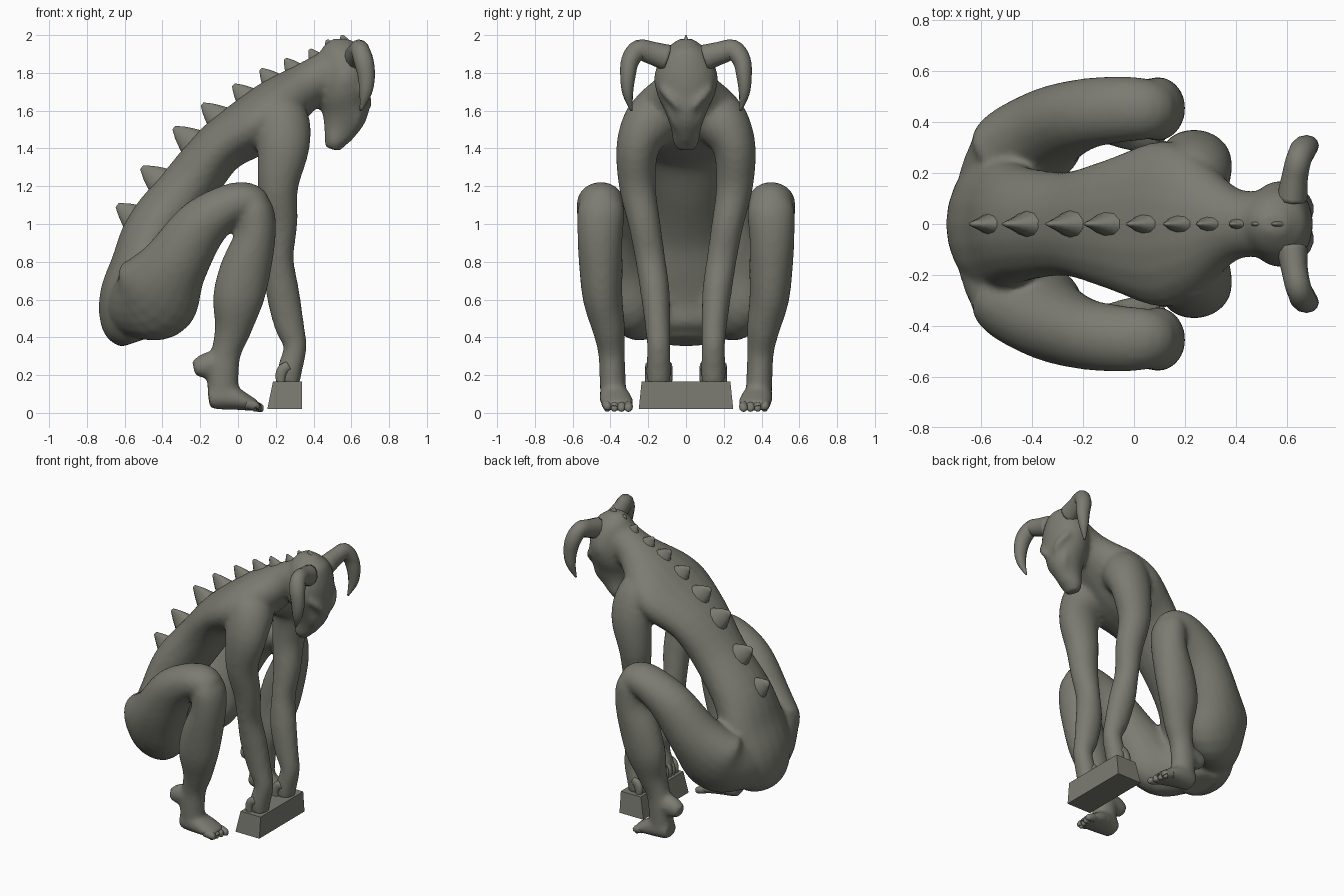
import bpy
import bmesh
import math
from mathutils import Vector

cube = bpy.data.objects.get("Cube")
if cube:
    bpy.data.objects.remove(cube, do_unlink=True)

# One stone colour for everything
stone = bpy.data.materials.new("grey_green_stone")
stone.use_nodes = True
stone_colour = (0.2, 0.2, 0.168, 1)
stone.diffuse_color = stone_colour
shader = stone.node_tree.nodes["Principled BSDF"]
shader.inputs["Base Color"].default_value = stone_colour
shader.inputs["Roughness"].default_value = 0.8

SIDE = Vector((0, 1, 0))
FRONT = Vector((1, 0, 0))


def blend(rows, index, t):
    """Smooth interpolation between two neighbouring cross-sections."""
    last = len(rows) - 1
    p, q, r, s = (rows[min(max(index + k, 0), last)] for k in (-1, 0, 1, 2))
    out = []
    for a, b, c, d in zip(p, q, r, s):
        out.append(b + 0.5 * t * (c - a + t * (2 * a - 5 * b + 4 * c - d
                                               + t * (3 * (b - c) + d - a))))
    return out


def tube(bm, rows, ref=SIDE, sides=20, steps=4, mirror=1):
    """Loft ellipses; each row is x, y, z, half-width along ref, half-depth."""
    samples = [blend(rows, i, k / steps)
               for i in range(len(rows) - 1) for k in range(steps)]
    samples.append(list(rows[-1]))
    centres = [Vector((s[0], s[1] * mirror, s[2])) for s in samples]
    rings = []
    for i, (centre, s) in enumerate(zip(centres, samples)):
        before = centres[max(i - 1, 0)]
        after = centres[min(i + 1, len(centres) - 1)]
        tangent = (after - before).normalized()
        across = (ref - tangent * ref.dot(tangent)).normalized()
        depth = tangent.cross(across)
        ring = []
        for k in range(sides):
            angle = math.tau * k / sides
            ring.append(bm.verts.new(centre + across * math.cos(angle) * s[3]
                                     + depth * math.sin(angle) * s[4]))
        rings.append(ring)
    for low, high in zip(rings, rings[1:]):
        for k in range(sides):
            n = (k + 1) % sides
            bm.faces.new((low[k], low[n], high[n], high[k]))
    bm.faces.new(list(reversed(rings[0])))
    bm.faces.new(rings[-1])


def finish(bm, name, smooth=True):
    bmesh.ops.recalc_face_normals(bm, faces=bm.faces[:])
    mesh = bpy.data.meshes.new(name)
    bm.to_mesh(mesh)
    bm.free()
    mesh.materials.append(stone)
    if smooth:
        mesh.shade_smooth()
    obj = bpy.data.objects.new(name, mesh)
    bpy.context.collection.objects.link(obj)
    return obj


def tubes_object(name, paths, ref=SIDE, sides=12):
    """Loft each path on both sides of the body."""
    bm = bmesh.new()
    for rows in paths:
        for mirror in (1, -1):
            tube(bm, rows, ref, sides, mirror=mirror)
    return finish(bm, name)


# Pelvis, back, chest and neck
torso = [
    (-.54, 0, .375, .14, .08), (-.56, 0, .45, .21, .155),
    (-.565, 0, .60, .26, .17), (-.51, 0, .77, .265, .165),
    (-.435, 0, .965, .225, .165), (-.262, 0, 1.195, .205, .152),
    (-.10, 0, 1.40, .255, .142), (.095, 0, 1.53, .325, .162),
    (.23, 0, 1.635, .28, .152), (.39, 0, 1.75, .145, .12),
    (.52, 0, 1.81, .13, .13)]

# Long tapering head, crown to chin
head = [
    (.55, 0, 1.98, .04, .05), (.55, 0, 1.91, .12, .12),
    (.57, 0, 1.79, .168, .13), (.565, 0, 1.69, .155, .135),
    (.565, 0, 1.59, .11, .125), (.54, 0, 1.50, .078, .092),
    (.515, 0, 1.44, .072, .062), (.50, 0, 1.395, .05, .04)]

# Arm, shoulder to hand
arm = [
    (.17, .10, 1.61, .11, .12), (.225, .18, 1.55, .145, .15),
    (.24, .255, 1.41, .115, .14), (.212, .257, 1.20, .098, .108),
    (.225, .22, 1.00, .085, .09), (.22, .19, .82, .08, .075),
    (.235, .165, .65, .078, .088), (.27, .15, .47, .068, .08),
    (.302, .145, .35, .062, .062), (.275, .145, .23, .066, .066),
    (.265, .145, .15, .062, .06)]

# Thigh, hip to knee
thigh = [
    (-.585, .05, .575, .13, .14), (-.525, .18, .575, .16, .19),
    (-.44, .29, .625, .17, .245), (-.335, .375, .785, .16, .18),
    (-.20, .43, .985, .14, .145), (-.05, .45, 1.095, .13, .115),
    (.05, .45, 1.115, .12, .105), (.11, .45, 1.085, .10, .085)]

# Shin, knee to ankle
shin = [
    (.055, .45, 1.15, .10, .06), (.09, .45, 1.07, .125, .10),
    (.09, .455, .93, .12, .11), (.04, .45, .76, .115, .135),
    (0, .44, .60, .105, .135), (-.025, .41, .45, .088, .1),
    (-.06, .395, .33, .072, .08), (-.08, .39, .22, .07, .085),
    (-.08, .385, .10, .07, .08)]

# Raised heel and sole
heel = [(-.235, .39, .235, .045, .04), (-.17, .39, .25, .06, .068),
        (-.06, .39, .27, .06, .07)]
sole = [(-.155, .385, .075, .06, .055), (-.06, .38, .085, .08, .07),
        (.03, .365, .06, .088, .048), (.10, .36, .035, .08, .028)]

# Slanted brow and cheek ridges
brow = [(.645, .135, 1.725, .018, .02), (.68, .085, 1.67, .025, .025),
        (.685, .035, 1.61, .02, .02)]
cheek = [(.63, .09, 1.62, .018, .02), (.63, .065, 1.55, .022, .025),
         (.59, .035, 1.49, .02, .03)]

# Body skin: all the lofts fused into one smooth surface
bm = bmesh.new()
for rows in (torso, head):
    tube(bm, rows)
for rows in (arm, thigh, shin, heel, sole, brow, cheek):
    for mirror in (1, -1):
        tube(bm, rows, mirror=mirror)
body = finish(bm, "body")
remesh = body.modifiers.new("fuse", "REMESH")
remesh.mode = "VOXEL"
remesh.voxel_size = 0.015
remesh.use_smooth_shade = True
soften = body.modifiers.new("soften", "SMOOTH")
soften.factor = 0.5
soften.iterations = 9

# Horns sweep out, forward and down to a point
horn = [
    (.62, .10, 1.88, .06, .07), (.63, .18, 1.905, .052, .06),
    (.645, .25, 1.92, .05, .055), (.665, .295, 1.865, .052, .048),
    (.68, .308, 1.78, .045, .04), (.675, .308, 1.69, .032, .028),
    (.65, .288, 1.60, .006, .006)]
tubes_object("horns", [horn], FRONT)

# Row of hooked spines along the back, smaller and steeper toward the head
tips = [(-.64, 1.10), (-.51, 1.30), (-.34, 1.51), (-.19, 1.635),
        (-.025, 1.737), (.12, 1.82), (.25, 1.875), (.38, 1.925),
        (.47, 1.975), (.55, 2.0)]
bm = bmesh.new()
for i, (x, z) in enumerate(tips):
    f = i / (len(tips) - 1)
    size = 1 - 0.55 * f
    lean = math.radians(37 + 35 * f * f)
    out = Vector((-math.cos(lean), 0, math.sin(lean)))
    rows = []
    for reach, wide, deep in ((.18, .085, .115), (.11, .05, .082),
                              (.05, .024, .05), (0, .008, .014)):
        p = Vector((x, 0, z)) - out * reach * size
        rows.append((*p, wide * size, deep * size))
    tube(bm, rows, sides=10, steps=2)
finish(bm, "back_spines")

# Toes fanned along the front of each foot
toes = []
for i in range(4):
    y = .305 + .037 * i
    reach = .135 - .012 * i
    toes.append([(.04, y + .01, .05, .022, .025), (.09, y, .036, .024, .026),
                 (reach - .01, y, .024, .02, .02), (reach, y, .022, .008, .01)])
tubes_object("toes", toes)

# Fingers curled over the block
fingers = []
for i in range(4):
    y = .092 + .035 * i
    fingers.append([(.27, y, .25, .019, .025), (.24, y, .23, .021, .03),
                    (.226, y, .195, .021, .028), (.228, y, .155, .018, .022)])
tubes_object("fingers", fingers)

# Block held on the ground: tapered, with a sloping rear face
bm = bmesh.new()
bmesh.ops.create_cube(bm, size=1)
for v in bm.verts:
    top = v.co.z > 0
    back = .185 if top else .155
    v.co = ((.34 if v.co.x > 0 else back),
            math.copysign(.235 if top else .25, v.co.y),
            (.165 if top else .02))
finish(bm, "block", smooth=False)
